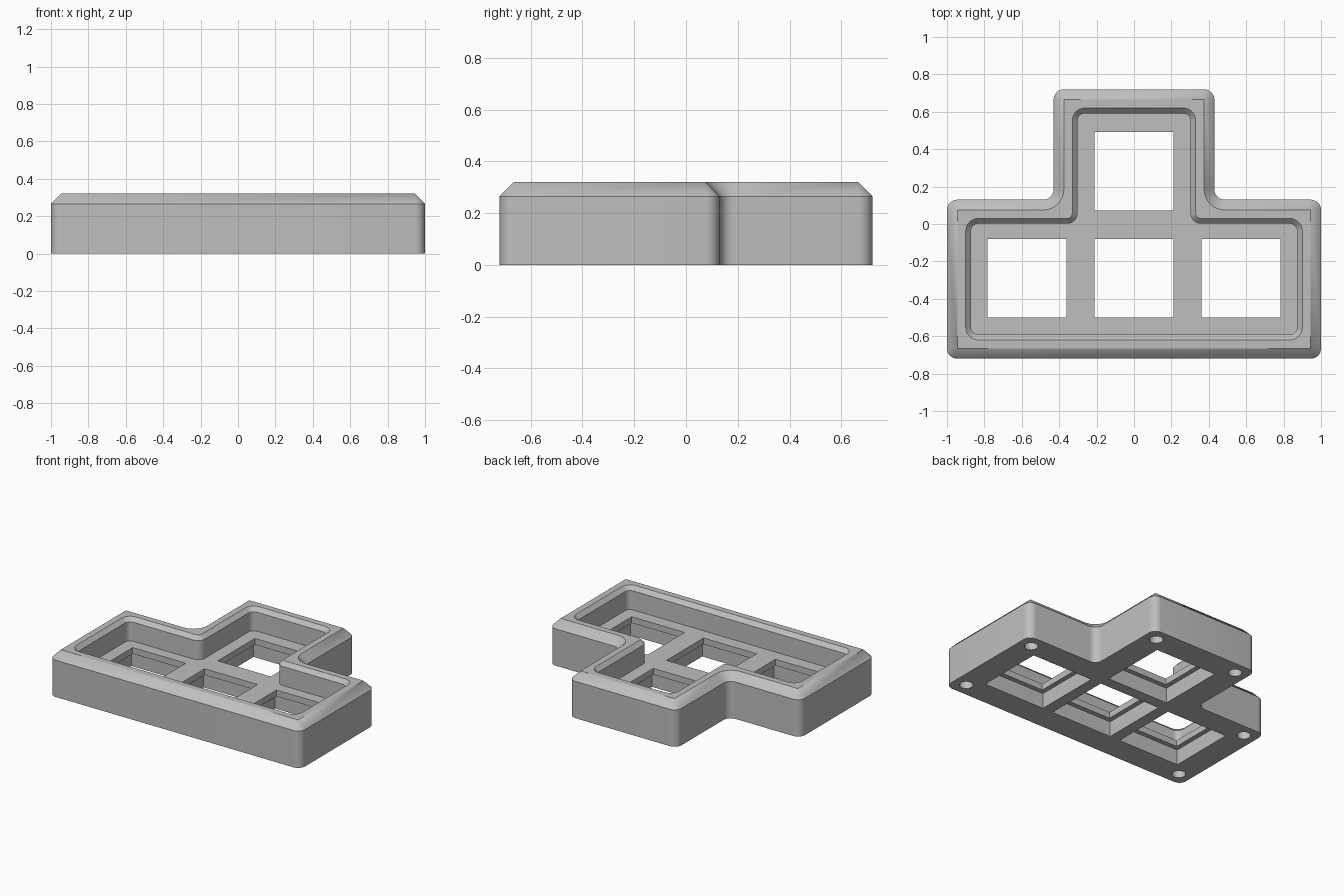
import bpy, bmesh, math
from mathutils import Vector

if "Cube" in bpy.data.objects:
    bpy.data.objects.remove(bpy.data.objects["Cube"])

grey = bpy.data.materials.new("plain grey")
grey.use_nodes = True
colour = (0.52, 0.52, 0.52, 1)
grey.diffuse_color = colour
grey.node_tree.nodes["Principled BSDF"].inputs["Base Color"].default_value = colour

HEIGHT, FLOOR, PLATE = 0.32, 0.155, 0.045
PITCH, ROW_Y = 0.572, -0.29


def tee_outline(inset, convex, concave, steps=8):
    """Inverted T moved inwards by inset, with rounded corners."""
    w, s = 1 - inset, 0.43 - inset
    front, shoulder, back = -0.72 + inset, 0.13 - inset, 0.72 - inset
    half = [(w, front, convex), (w, shoulder, convex), (s, shoulder, concave), (s, back, convex)]
    corners = half + [(-x, y, r) for x, y, r in reversed(half)]
    points = []
    for i, (x, y, r) in enumerate(corners):
        p = Vector((x, y))
        a = (Vector(corners[i - 1][:2]) - p).normalized()
        b = (Vector(corners[(i + 1) % len(corners)][:2]) - p).normalized()
        for k in range(steps + 1):
            t = math.pi / 2 * k / steps
            points.append(p + r * (a + b - b * math.cos(t) - a * math.sin(t)))
    return points


def regular(cx, cy, radius, sides, turn=0.0):
    """Regular polygon around a centre."""
    angles = [turn + math.tau * k / sides for k in range(sides)]
    return [Vector((cx + radius * math.cos(t), cy + radius * math.sin(t))) for t in angles]


def loft(bm, sections):
    """Closed solid through matching outlines, given as (outline, z)."""
    rings = [[bm.verts.new((p.x, p.y, z)) for p in outline] for outline, z in sections]
    for low, high in zip(rings, rings[1:]):
        for i in range(len(low)):
            j = (i + 1) % len(low)
            bm.faces.new((low[i], low[j], high[j], high[i]))
    bm.faces.new(rings[0][::-1])
    bm.faces.new(rings[-1])


def finish(bm, name):
    bmesh.ops.remove_doubles(bm, verts=bm.verts, dist=1e-5)
    bmesh.ops.recalc_face_normals(bm, faces=bm.faces)
    mesh = bpy.data.meshes.new(name)
    bm.to_mesh(mesh)
    bm.free()
    mesh.materials.append(grey)
    obj = bpy.data.objects.new(name, mesh)
    bpy.context.collection.objects.link(obj)
    return obj


# Case body: outer wall, top chamfer, rim, inner chamfer, pocket wall, floor
bm = bmesh.new()
outer = tee_outline(0, 0.055, 0.055)
pocket = tee_outline(0.128, 0.04, 0.055)
loft(bm, [
    (outer, 0),
    (outer, 0.265),
    (tee_outline(0.055, 0, 0.11), HEIGHT),
    (tee_outline(0.1, 0.068, 0.027), HEIGHT),
    (pocket, HEIGHT - 0.028),
    (pocket, FLOOR),
])
case = finish(bm, "key_case")

# Cutters: stepped switch openings and blind screw holes
bm = bmesh.new()
for cx, cy in [(-PITCH, ROW_Y), (0, ROW_Y), (PITCH, ROW_Y), (0, ROW_Y + PITCH)]:
    wide, narrow = [regular(cx, cy, h * math.sqrt(2), 4, math.pi / 4) for h in (0.245, 0.211)]
    ledge = FLOOR - PLATE
    loft(bm, [(wide, -0.1), (wide, ledge), (narrow, ledge), (narrow, FLOOR + 0.05)])
for side in (-1, 1):
    for x, y in [(0.905, -0.625), (0.905, 0.035), (0.335, 0.625)]:
        hole = regular(side * x, y, 0.045, 24)
        loft(bm, [(hole, -0.1), (hole, 0.12)])
cutter = finish(bm, "opening_cutters")
cutter.hide_render = True

# Cut the openings and shade
bpy.ops.object.select_all(action='DESELECT')
bpy.context.view_layer.objects.active = case
case.select_set(True)
cut = case.modifiers.new("openings", 'BOOLEAN')
cut.operation = 'DIFFERENCE'
cut.solver = 'EXACT'
cut.object = cutter
bpy.ops.object.modifier_apply(modifier=cut.name)
bpy.data.objects.remove(cutter)
bpy.ops.object.shade_smooth_by_angle(angle=math.radians(30))
